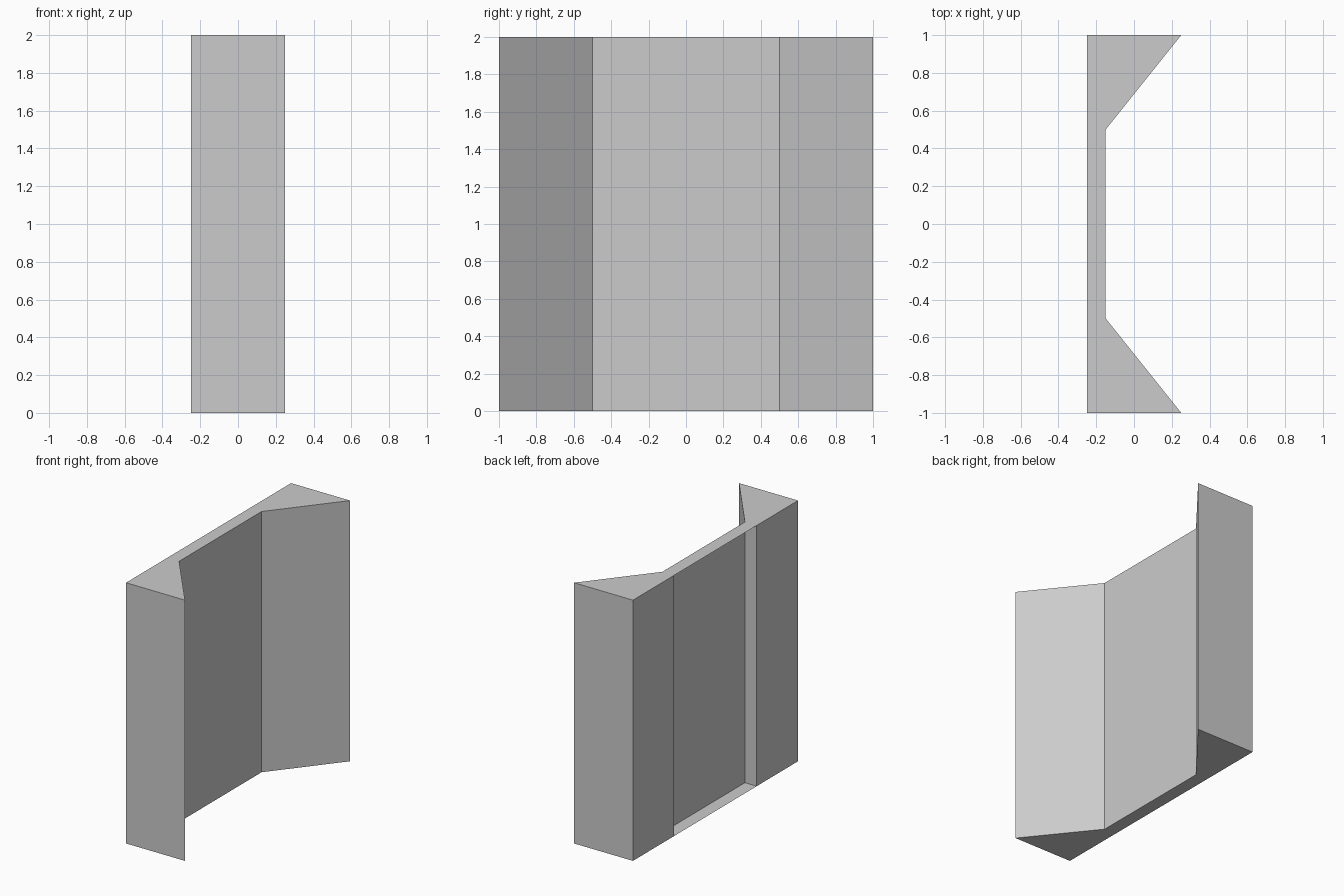
import bpy, bmesh

if "Cube" in bpy.data.objects:
    bpy.data.objects.remove(bpy.data.objects["Cube"])

HEIGHT = 2.0
BACK, PANEL = -0.25, -0.15


def extrude_profile(name, points, open_edges=()):
    """Extrude a plan outline (counter-clockwise) upward, skipping open sides."""
    bm = bmesh.new()
    low = [bm.verts.new((x, y, 0)) for x, y in points]
    high = [bm.verts.new((x, y, HEIGHT)) for x, y in points]
    bm.faces.new(low[::-1])
    bm.faces.new(high)
    n = len(points)
    for i in range(n):
        if i not in open_edges:
            j = (i + 1) % n
            bm.faces.new((low[i], low[j], high[j], high[i]))
    mesh = bpy.data.meshes.new(name)
    bm.to_mesh(mesh)
    bm.free()
    obj = bpy.data.objects.new(name, mesh)
    bpy.context.collection.objects.link(obj)
    return obj


# Tapered side posts, mirrored across y = 0
post = [(BACK, 0.5), (PANEL, 0.5), (0.25, 1.0), (BACK, 1.0)]
extrude_profile("back_post", post)
extrude_profile("front_post", [(x, -y) for x, y in reversed(post)])

# Middle panel with thin top and bottom ledges; rear is open,
# and its ends are closed by the posts
panel = [(BACK, -0.5), (PANEL, -0.5), (PANEL, 0.5), (BACK, 0.5)]
extrude_profile("recessed_panel", panel, open_edges=(0, 2, 3))
